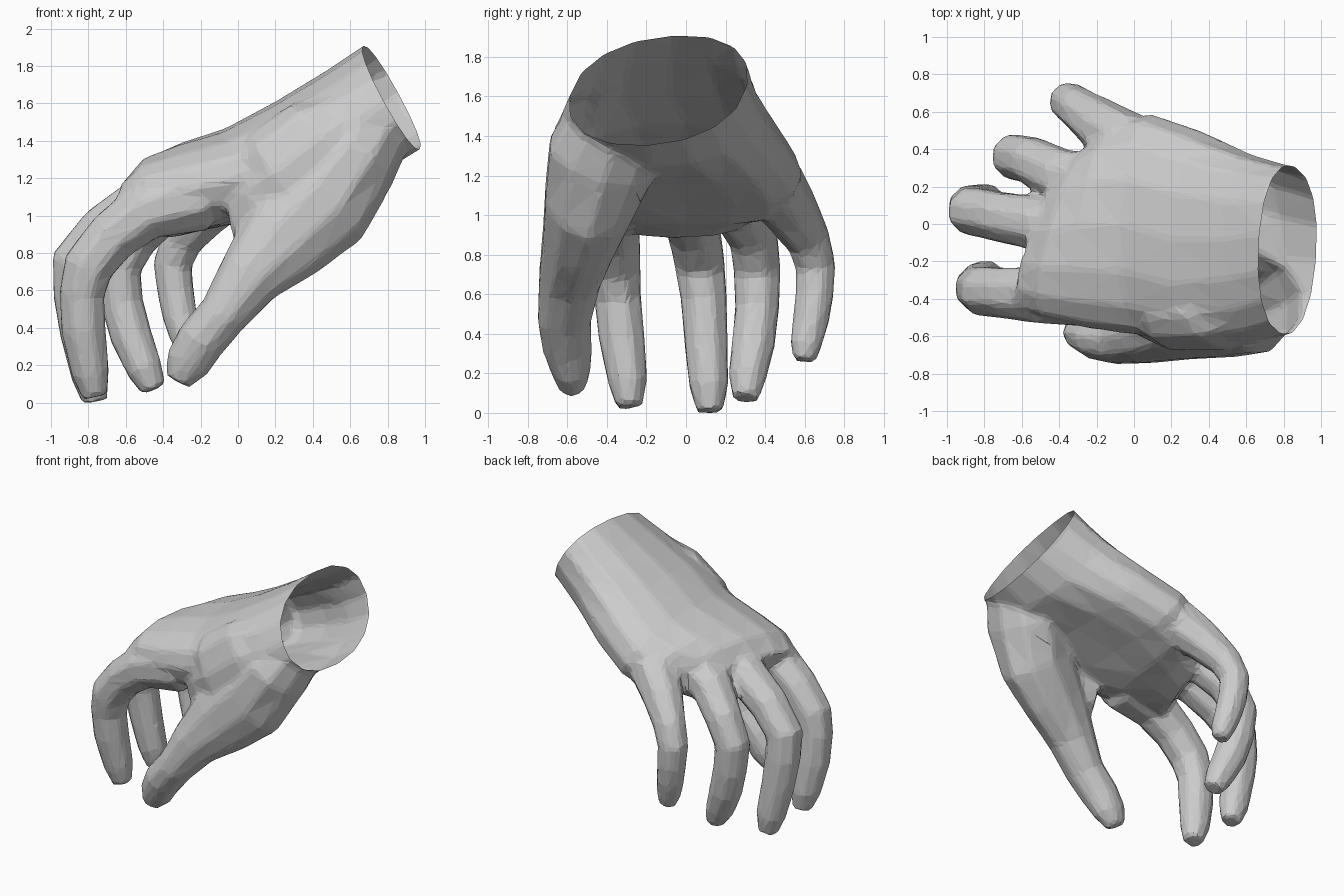
import bpy, bmesh, math
from mathutils import Vector

if "Cube" in bpy.data.objects:
    bpy.data.objects.remove(bpy.data.objects["Cube"])


def loft(name, rings):
    """Closed mesh object through a list of equal-length vertex rings."""
    bm = bmesh.new()
    rows = [[bm.verts.new(p) for p in ring] for ring in rings]
    n = len(rows[0])
    for a, b in zip(rows, rows[1:]):
        for i in range(n):
            j = (i + 1) % n
            bm.faces.new((a[i], a[j], b[j], b[i]))
    bm.faces.new(rows[0])
    bm.faces.new(rows[-1])
    bmesh.ops.triangulate(bm, faces=bm.faces)
    bmesh.ops.recalc_face_normals(bm, faces=bm.faces)
    mesh = bpy.data.meshes.new(name)
    bm.to_mesh(mesh)
    bm.free()
    ob = bpy.data.objects.new(name, mesh)
    bpy.context.collection.objects.link(ob)
    return ob


def digit(name, path, sides=8):
    """Tapered tube; each path entry is x, y, z, half width, half height."""
    pts = [Vector(p[:3]) for p in path]
    rings = []
    for i, p in enumerate(path):
        t = Vector()
        if i > 0:
            t += (pts[i] - pts[i - 1]).normalized()
        if i < len(pts) - 1:
            t += (pts[i + 1] - pts[i]).normalized()
        t.normalize()
        side = Vector((0, 1, 0))
        side = (side - t * side.dot(t)).normalized()
        up = side.cross(t)
        ring = []
        for k in range(sides):
            a = 2 * math.pi * (k + 0.5) / sides
            ring.append(pts[i] + (side * p[3] * math.cos(a) + up * p[4] * math.sin(a)) * 1.08)
        rings.append(ring)
    return loft(name, rings)


# Palm and wrist sections: top x, top z, y min, y max, thickness, skew, hollow, lean
DOWN = Vector((0.5, 0, -0.87))
sections = [
    (0.85, 2.01, -0.55, 0.29, 0.63, 0.00, 0.0, 0.07),
    (0.68, 1.915, -0.57, 0.31, 0.63, 0.00, 0.0, 0.07),
    (0.48, 1.78, -0.63, 0.37, 0.62, 0.00, 0.0, 0.05),
    (0.20, 1.61, -0.66, 0.50, 0.60, 0.00, 0.14, 0.0),
    (-0.07, 1.465, -0.60, 0.59, 0.58, 0.03, 0.18, 0.0),
    (-0.30, 1.39, -0.56, 0.55, 0.57, 0.15, 0.12, 0.0),
    (-0.46, 1.32, -0.51, 0.44, 0.49, 0.28, 0.05, 0.0),
    (-0.56, 1.19, -0.45, 0.36, 0.36, 0.36, 0.0, 0.0),
]
rings = []
for x, z, y0, y1, thick, skew, hollow, lean in sections:
    cy, hw = (y0 + y1) / 2, (y1 - y0) / 2
    ring = []
    for k in range(16):
        a = 2 * math.pi * k / 16
        c, s = math.cos(a), math.sin(a)
        u = math.copysign(abs(c) ** 0.9, c)
        v = math.copysign(abs(s) ** 0.9, s)
        depth = thick * (0.5 - 0.5 * v)
        if s < 0:
            depth -= hollow * thick * s ** 4
        p = Vector((x, cy + hw * u + lean * v, z)) + DOWN * depth
        p.x += skew * hw * u
        ring.append(p)
    rings.append(ring)
hand = loft("hand", rings)

# Four fingers: x, y, z, radius
fingers = {
    "index_finger": [(-0.2, -0.36, 1.11, .19), (-0.5, -0.38, 1.02, .15), (-0.67, -0.37, 0.89, .135),
                     (-0.80, -0.36, 0.73, .13), (-0.835, -0.345, 0.58, .117), (-0.825, -0.325, 0.38, .115),
                     (-0.79, -0.295, 0.16, .098), (-0.765, -0.285, 0.03, .065)],
    "middle_finger": [(-0.25, -0.03, 1.15, .15), (-0.5, 0.0, 1.07, .14), (-0.72, 0.04, 0.92, .13),
                      (-0.87, 0.07, 0.75, .125), (-0.87, 0.09, 0.58, .115), (-0.84, 0.10, 0.38, .11),
                      (-0.79, 0.115, 0.14, .098), (-0.765, 0.12, 0.005, .065)],
    "ring_finger": [(-0.15, 0.2, 1.15, .16), (-0.4, 0.26, 1.05, .14), (-0.55, 0.34, 0.89, .122),
                    (-0.64, 0.36, 0.72, .118), (-0.62, 0.36, 0.53, .11), (-0.57, 0.34, 0.35, .108),
                    (-0.50, 0.31, 0.18, .094), (-0.45, 0.30, 0.07, .065)],
    "little_finger": [(-0.03, 0.43, 1.16, .16), (-0.18, 0.53, 1.02, .135), (-0.3, 0.62, 0.87, .108),
                      (-0.35, 0.655, 0.74, .1), (-0.335, 0.65, 0.6, .095), (-0.31, 0.63, 0.46, .09),
                      (-0.28, 0.605, 0.34, .078), (-0.265, 0.60, 0.26, .055)],
}
parts = [digit(n, [p + (p[3] * 1.02,) for p in path]) for n, path in fingers.items()]

# Thumb with its fleshy base
thumb = [(0.72, -0.36, 1.46, .23, .20), (0.62, -0.42, 1.30, .27, .23), (0.45, -0.49, 1.07, .22, .27),
         (0.25, -0.54, 0.88, .18, .24), (0.06, -0.59, 0.67, .15, .165), (-0.08, -0.615, 0.47, .13, .125),
         (-0.20, -0.60, 0.33, .12, .125), (-0.27, -0.58, 0.21, .095, .115), (-0.32, -0.575, 0.11, .06, .065)]
parts.append(digit("thumb", thumb, 10))

# Web of flesh filling the gap between thumb and palm edge
web = [(0.74, -0.38, 1.54, .20, .20), (0.50, -0.48, 1.32, .19, .33), (0.25, -0.51, 1.13, .16, .33),
       (0.10, -0.49, 1.05, .12, .26), (-0.03, -0.44, 1.03, .09, .19)]
parts.append(digit("thumb_web", web, 10))

# Join everything into one skin
bpy.context.view_layer.objects.active = hand
for part in parts:
    mod = hand.modifiers.new("join", 'BOOLEAN')
    mod.operation = 'UNION'
    mod.solver = 'EXACT'
    mod.object = part
    bpy.ops.object.modifier_apply(modifier=mod.name)
    bpy.data.objects.remove(part, do_unlink=True)
remesh = hand.modifiers.new("skin", 'REMESH')
remesh.mode = 'VOXEL'
remesh.voxel_size = 0.02
smooth = hand.modifiers.new("blend", 'SMOOTH')
smooth.factor = 0.5
smooth.iterations = 8
reduce = hand.modifiers.new("facets", 'DECIMATE')
reduce.ratio = 0.06
for mod in (remesh, smooth, reduce):
    bpy.ops.object.modifier_apply(modifier=mod.name)

# Keep only the outer skin, open the wrist, stand the hand on the ground
bm = bmesh.new()
bm.from_mesh(hand.data)
start = max(bm.verts, key=lambda v: v.co.z)
outer, queue = {start}, [start]
while queue:
    v = queue.pop()
    for e in v.link_edges:
        w = e.other_vert(v)
        if w not in outer:
            outer.add(w)
            queue.append(w)
bmesh.ops.delete(bm, geom=[v for v in bm.verts if v not in outer], context='VERTS')
bmesh.ops.bisect_plane(bm, geom=bm.verts[:] + bm.edges[:] + bm.faces[:], dist=1e-5,
                       plane_co=(0.68, 0.05, 1.91), plane_no=(0.87, -0.10, 0.5), clear_outer=True)
low = min(v.co.z for v in bm.verts)
for v in bm.verts:
    v.co.z -= low
for f in bm.faces:
    f.smooth = False
bm.to_mesh(hand.data)
bm.free()
